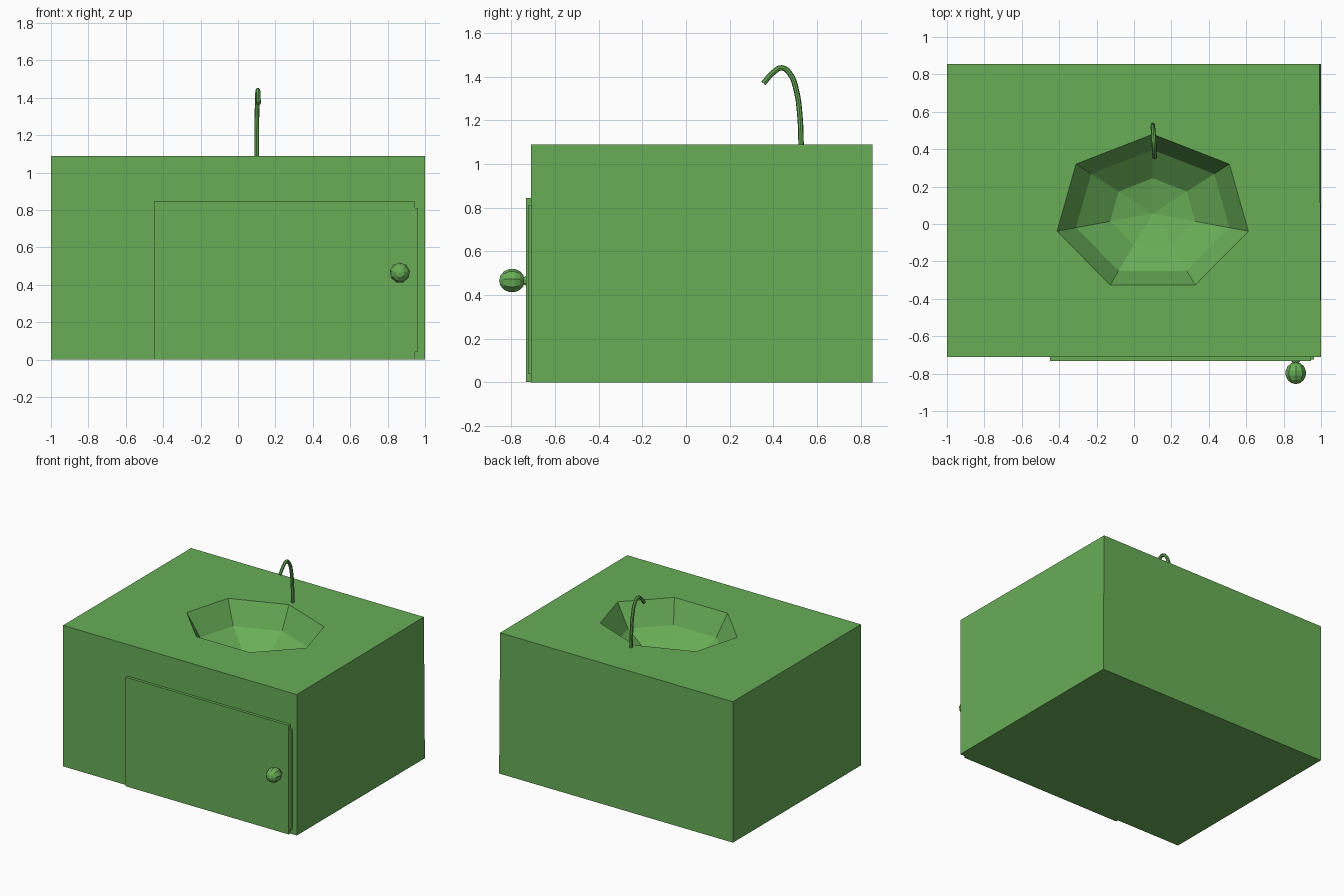
import bpy
import bmesh
from math import sin, cos, pi
from mathutils import Vector

if "Cube" in bpy.data.objects:
    bpy.data.objects.remove(bpy.data.objects["Cube"], do_unlink=True)

GREEN = (0.14, 0.42, 0.096, 1)
green = bpy.data.materials.new("leaf green")
green.use_nodes = True
green.diffuse_color = GREEN
green.node_tree.nodes["Principled BSDF"].inputs["Base Color"].default_value = GREEN


def finish(name, bm):
    mesh = bpy.data.meshes.new(name)
    bm.to_mesh(mesh)
    bm.free()
    mesh.materials.append(green)
    obj = bpy.data.objects.new(name, mesh)
    bpy.context.collection.objects.link(obj)
    return obj


def add_box(name, low, high):
    bm = bmesh.new()
    bmesh.ops.create_cube(bm, size=1)
    low, high = Vector(low), Vector(high)
    for v in bm.verts:
        v.co = (low + high) / 2 + v.co * (high - low)
    return finish(name, bm)


def bridge(bm, a, b):
    n = len(a)
    for i in range(n):
        bm.faces.new((a[i], a[(i + 1) % n], b[(i + 1) % n], b[i]))


# Cabinet with a seven-sided bowl sunk into its top
TOP = 1.09
bm = bmesh.new()
corners = [(-1, -0.71), (1, -0.71), (1, 0.855), (-1, 0.855)]
lower = [bm.verts.new((x, y, 0)) for x, y in corners]
upper = [bm.verts.new((x, y, TOP)) for x, y in corners]
upper[2].co.x = 0.992
bm.faces.new(lower[::-1])
bridge(bm, lower, upper)

rings = []
for turn in (3, 2, 1):
    a = turn * pi / 7
    z = TOP - 0.43 * (cos(a) - cos(3 * pi / 7))
    rings.append([bm.verts.new((0.1 + 0.538 * sin(a) * sin(2 * pi * k / 7),
                                0.056 + 0.435 * sin(a) * cos(2 * pi * k / 7), z))
                  for k in range(7)])
for outer, inner in zip(rings, rings[1:]):
    bridge(bm, outer, inner)
drain = bm.verts.new((0.1, 0.056, TOP - 0.43 * (1 - cos(3 * pi / 7))))
for k in range(7):
    bm.faces.new((rings[-1][k], rings[-1][(k + 1) % 7], drain))

# Counter surface fills between the cabinet outline and the bowl rim
border = [bm.edges.get((loop[i], loop[(i + 1) % len(loop)]))
          for loop in (upper, rings[0]) for i in range(len(loop))]
bmesh.ops.triangle_fill(bm, use_beauty=True, edges=border, normal=(0, 0, 1))
bmesh.ops.recalc_face_normals(bm, faces=bm.faces)
bmesh.ops.dissolve_limit(bm, angle_limit=0.001, verts=[], edges=[])
finish("cabinet_with_basin", bm)

# Door and the thin strip along its closing edge
add_box("door", (-0.45, -0.732, 0.002), (0.945, -0.705, 0.845))
add_box("door_edge_strip", (0.94, -0.725, 0.04), (0.962, -0.705, 0.81))

# Knob: a faceted ball on a short flared neck, turned about the y axis
profile = [(0.026, -0.728), (0.016, -0.745)]
profile += [(0.056 * sin(a * pi / 7), -0.797 + 0.059 * cos(a * pi / 7)) for a in range(1, 7)]
bm = bmesh.new()
loops = [[bm.verts.new((0.865 + r * sin(2 * pi * k / 9), y, 0.465 + r * cos(2 * pi * k / 9)))
          for k in range(9)] for r, y in profile]
for a, b in zip(loops, loops[1:]):
    bridge(bm, a, b)
bm.faces.new(loops[0])
tip = bm.verts.new((0.865, -0.856, 0.465))
for k in range(9):
    bm.faces.new((loops[-1][k], loops[-1][(k + 1) % 9], tip))
bmesh.ops.recalc_face_normals(bm, faces=bm.faces)
finish("door_knob", bm)

# Tap: a thin curved tube rising behind the bowl
path = [(0.1, 0.528, 1.07), (0.1, 0.522, 1.22), (0.102, 0.505, 1.34), (0.104, 0.477, 1.413),
        (0.106, 0.44, 1.441), (0.108, 0.4, 1.42), (0.11, 0.355, 1.37)]
curve = bpy.data.curves.new("tap", "CURVE")
curve.dimensions = "3D"
curve.bevel_depth = 0.0125
curve.bevel_resolution = 2
curve.resolution_u = 4
curve.use_fill_caps = True
spline = curve.splines.new("BEZIER")
spline.bezier_points.add(len(path) - 1)
for point, co in zip(spline.bezier_points, path):
    point.co = co
    point.handle_left_type = point.handle_right_type = "AUTO"
curve.materials.append(green)
tap = bpy.data.objects.new("tap", curve)
bpy.context.collection.objects.link(tap)
bpy.ops.object.select_all(action="DESELECT")
tap.select_set(True)
bpy.context.view_layer.objects.active = tap
bpy.ops.object.convert(target="MESH")
bpy.ops.object.shade_smooth_by_angle()
